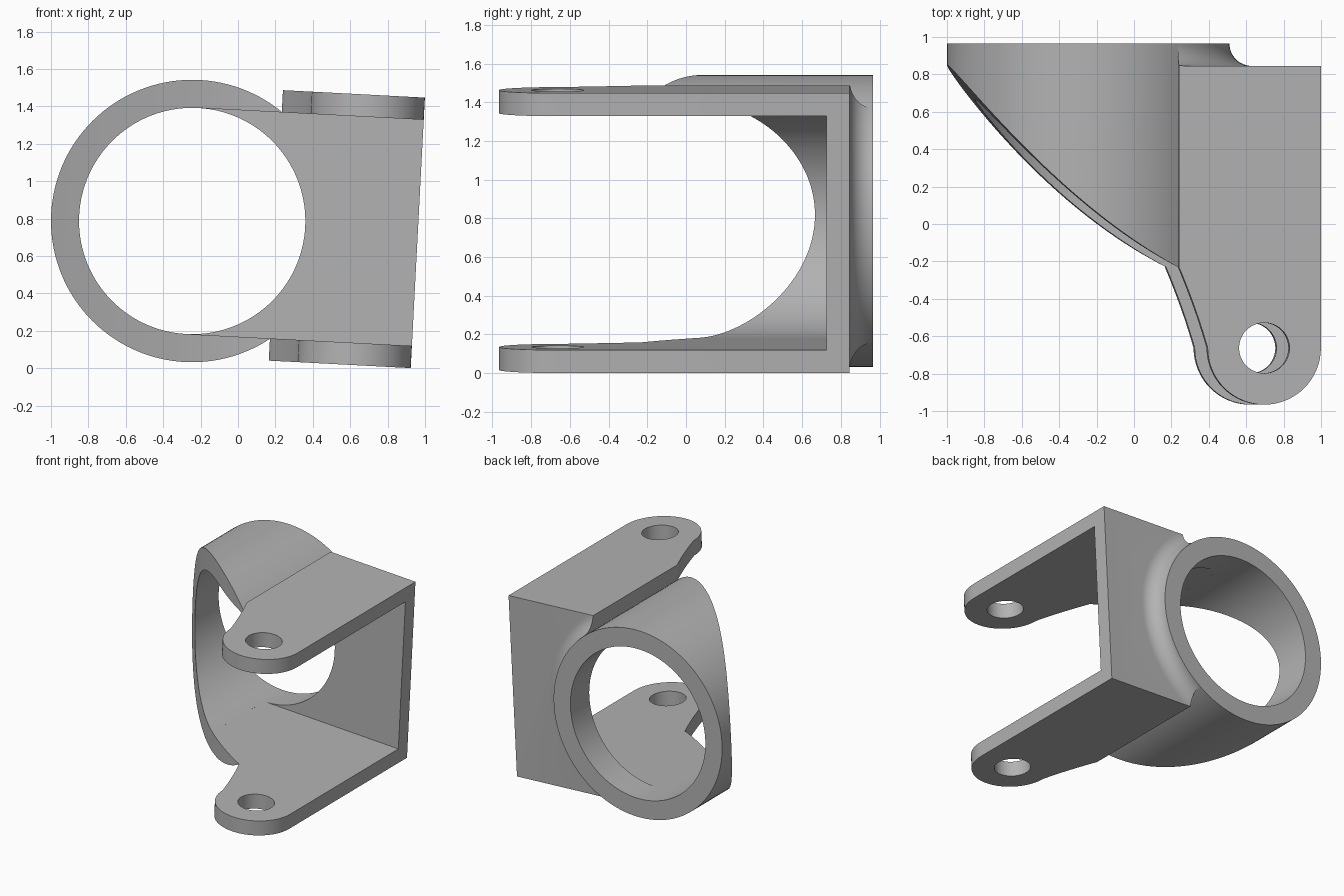
import bpy, bmesh
from math import sin, cos, pi, radians
from mathutils import Matrix

if "Cube" in bpy.data.objects:
    bpy.data.objects.remove(bpy.data.objects["Cube"])

# Main dimensions, in the frame of the tube axis (along y)
R_OUT, R_IN, BACK = 0.755, 0.605, 0.966
LEFT, RIGHT, HALF = 0.448, 1.208, 0.724
WALL_IN, WALL_OUT = 0.725, 0.845
EAR_R, EAR_Y = 0.303, -0.663
EAR_X = RIGHT - EAR_R


def finish(name, bm):
    bmesh.ops.recalc_face_normals(bm, faces=bm.faces)
    mesh = bpy.data.meshes.new(name)
    bm.to_mesh(mesh)
    bm.free()
    obj = bpy.data.objects.new(name, mesh)
    bpy.context.collection.objects.link(obj)
    return obj


def prism(name, outline, start, end, along="y"):
    """Extrude a flat outline along y (outline in x, z) or z (outline in x, y)."""
    bm = bmesh.new()
    place = (lambda p, q, t: (p, t, q)) if along == "y" else (lambda p, q, t: (p, q, t))
    face = bm.faces.new([bm.verts.new(place(p, q, start)) for p, q in outline])
    moved = bmesh.ops.extrude_face_region(bm, geom=[face])["geom"]
    shift = place(0, 0, end - start)
    bmesh.ops.translate(bm, vec=shift, verts=[v for v in moved if isinstance(v, bmesh.types.BMVert)])
    return finish(name, bm)


def arc(cx, cy, r, a, b, n):
    return [(cx + r * cos(a + (b - a) * i / n), cy + r * sin(a + (b - a) * i / n)) for i in range(n + 1)]


def circle(cx, cy, r, n):
    return arc(cx, cy, r, 0, 2 * pi, n)[:-1]


def rect(x0, x1, z):
    return [(x0, -z), (x1, -z), (x1, z), (x0, z)]


def lathe(name, profile, n):
    """Revolve a closed (radius, y) profile around the y axis."""
    bm = bmesh.new()
    rings = [[bm.verts.new((r * cos(2 * pi * i / n), y, r * sin(2 * pi * i / n))) for r, y in profile]
             for i in range(n)]
    m = len(profile)
    for i in range(n):
        a, b = rings[i], rings[(i + 1) % n]
        for j in range(m):
            k = (j + 1) % m
            bm.faces.new((a[j], a[k], b[k], b[j]))
    return finish(name, bm)


def combine(obj, other, operation):
    """Apply a boolean and discard the second object."""
    mod = obj.modifiers.new("combine", "BOOLEAN")
    mod.operation, mod.solver, mod.object = operation, "EXACT", other
    graph = bpy.context.evaluated_depsgraph_get()
    mesh = bpy.data.meshes.new_from_object(obj.evaluated_get(graph))
    obj.modifiers.clear()
    obj.data = mesh
    bpy.data.objects.remove(other)


# Tube and bracket blanks
body = prism("tube_bracket", circle(0, 0, R_OUT, 128), -0.5, BACK)
combine(body, prism("bracket_blank", rect(LEFT, RIGHT, HALF), -1.1, WALL_OUT), "UNION")

# Outline from above: swept tube mouth, tapered neck, rounded ear
steps = [1.203 * i / 32 for i in range(33)]
mouth = [(t - R_OUT, 0.85 - 1.049 * t + 0.31 * t * (t - 0.715)) for t in steps]
neck = [(LEFT + 0.154 * s - 0.03 * s * (s - 1),
         -0.23 + (EAR_Y + 0.23) * s) for s in [i / 10 for i in range(1, 10)]]
ear = arc(EAR_X, EAR_Y, EAR_R, pi, 2 * pi, 32)
outline = [(-0.8, 0.902)] + mouth + neck + ear + [(RIGHT, 1.0), (-0.8, 1.0)]
combine(body, prism("outline_cutter", outline, -1, 1, "z"), "INTERSECT")

# Concave blend between tube and back wall, trimmed to the bracket
blend_r = BACK - WALL_OUT
profile = arc(R_OUT + blend_r, BACK, blend_r, pi, 1.5 * pi, 12)
profile += [(R_OUT + blend_r, 0.80), (0.70, 0.80), (0.70, BACK)]
blend = lathe("blend", profile, 128)
combine(blend, prism("blend_trim", rect(LEFT, RIGHT, HALF), 0.7, 1.1), "INTERSECT")
combine(body, blend, "UNION")

# Bore, open cavity between the plates, and pin holes
combine(body, prism("bore_cutter", circle(0, 0, R_IN, 128), -1.5, 1.5), "DIFFERENCE")
combine(body, prism("cavity_cutter", rect(0.005, 1.5, R_IN), -1.5, WALL_IN), "DIFFERENCE")
combine(body, prism("pin_cutter", circle(EAR_X, EAR_Y, 0.135, 48), -1, 1, "z"), "DIFFERENCE")

# Slight roll around the tube axis, standing on the ground
body.data.transform(Matrix.Translation((-0.245, 0, 0.787)) @ Matrix.Rotation(radians(3), 4, "Y"))

# Plain grey material
grey = bpy.data.materials.new("plain_grey")
grey.use_nodes = True
colour = (0.45, 0.45, 0.45, 1)
grey.diffuse_color = colour
grey.node_tree.nodes["Principled BSDF"].inputs["Base Color"].default_value = colour
body.data.materials.clear()
body.data.materials.append(grey)
for poly in body.data.polygons:
    poly.material_index = 0

bpy.ops.object.select_all(action="DESELECT")
body.select_set(True)
bpy.context.view_layer.objects.active = body
bpy.ops.object.shade_smooth_by_angle(angle=radians(25))
